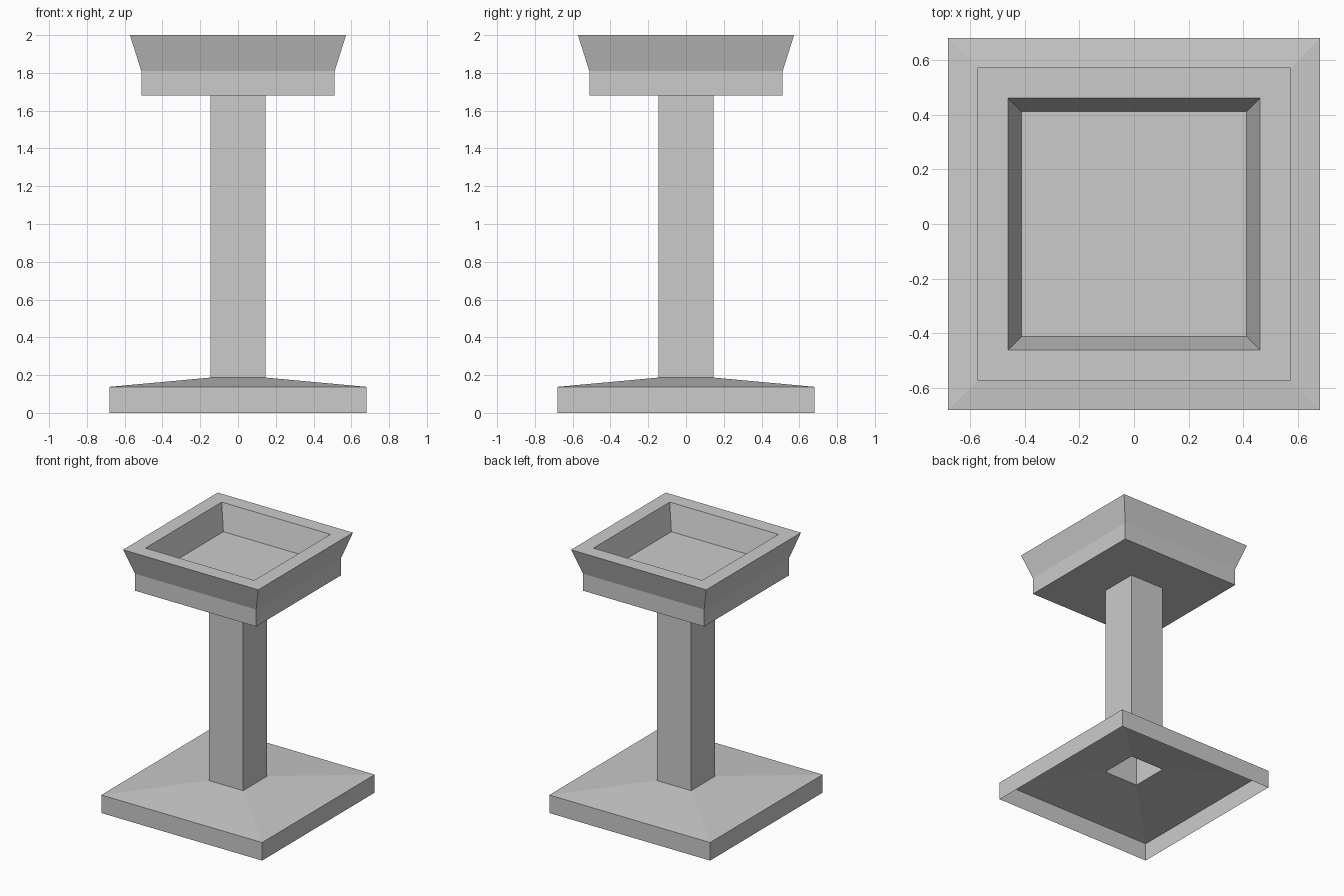
import bpy, bmesh

if "Cube" in bpy.data.objects:
    bpy.data.objects.remove(bpy.data.objects["Cube"])


def square_shell(name, profile, cap_end=False):
    """Loft square rings along a (half_width, z) profile as an open shell."""
    bm = bmesh.new()
    rings = [[bm.verts.new((sx * r, sy * r, z))
              for sx, sy in ((-1, -1), (1, -1), (1, 1), (-1, 1))]
             for r, z in profile]
    for a, b in zip(rings, rings[1:]):
        for i in range(4):
            j = (i + 1) % 4
            bm.faces.new((a[i], a[j], b[j], b[i]))
    if cap_end:
        bm.faces.new(rings[-1])
    mesh = bpy.data.meshes.new(name)
    bm.to_mesh(mesh)
    bm.free()
    obj = bpy.data.objects.new(name, mesh)
    bpy.context.collection.objects.link(obj)
    return obj


COLUMN = 0.145

# Hollow base: short wall and sloped top, open underneath
square_shell("base", [(0.68, 0), (0.68, 0.138), (COLUMN, 0.187)])

# Hollow square column
square_shell("column", [(COLUMN, 0.187), (COLUMN, 1.68)])

# Basin: underside, straight wall, flared rim, recessed floor
square_shell("basin", [(COLUMN, 1.68), (0.512, 1.68), (0.512, 1.81),
                       (0.572, 2.0), (0.46, 2.0), (0.412, 1.805)], cap_end=True)
